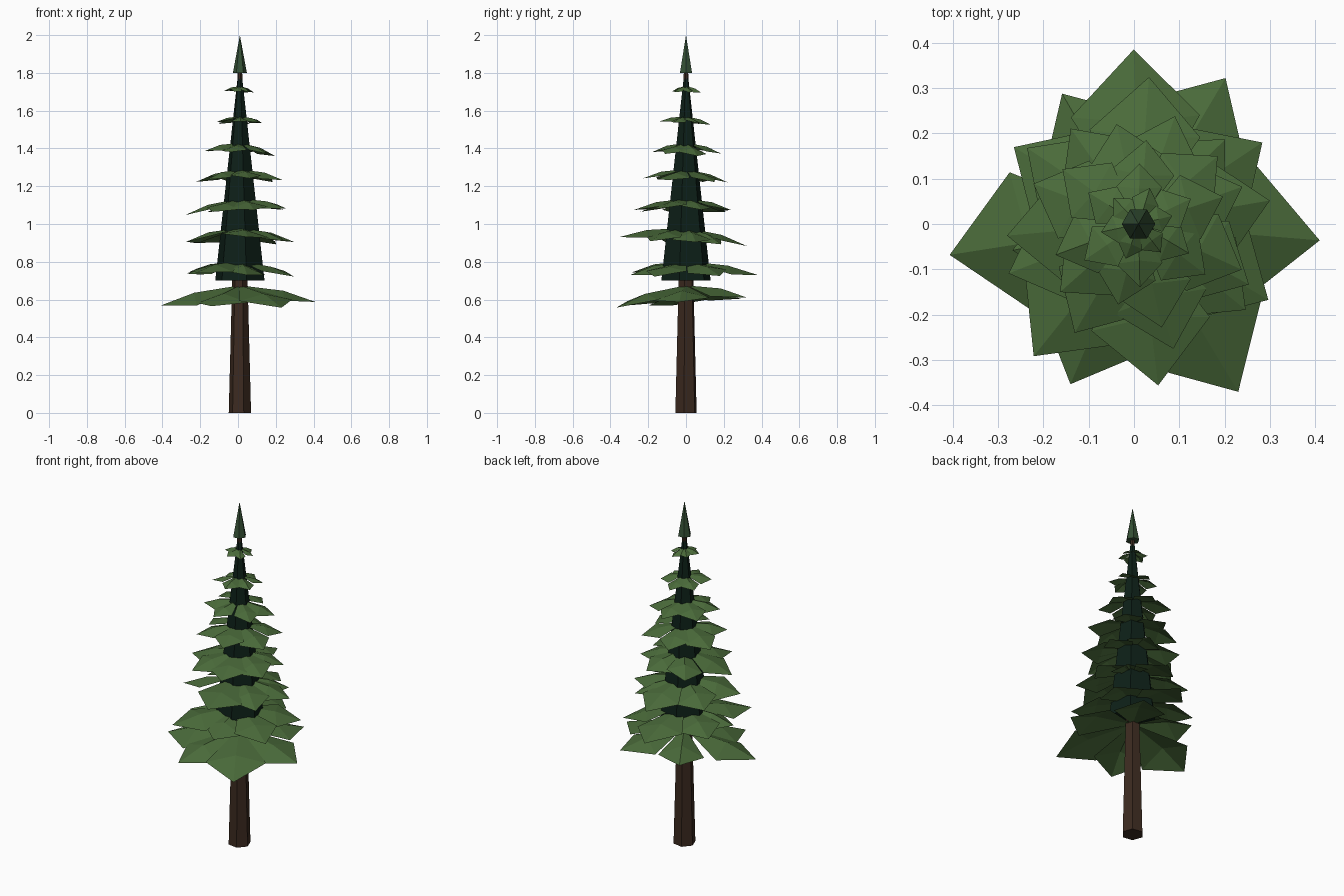
import bpy
import bmesh
import random
from math import radians, cos, sin

cube = bpy.data.objects.get("Cube")
if cube:
    bpy.data.objects.remove(cube, do_unlink=True)

random.seed(11)
CENTRE_X = 0.01


def material(name, rgb):
    m = bpy.data.materials.new(name)
    m.use_nodes = True
    m.diffuse_color = (*rgb, 1)
    m.node_tree.nodes["Principled BSDF"].inputs["Base Color"].default_value = (*rgb, 1)
    return m


BARK = material("bark", (0.045, 0.023, 0.014))
CORE = material("dark_foliage", (0.004, 0.014, 0.009))
LEAF = material("foliage", (0.068, 0.145, 0.042))
TIP = material("tip_foliage", (0.035, 0.08, 0.035))


def tapered_hex(name, z0, z1, r0, r1, turn, mat):
    """Upright six-sided cone or frustum."""
    bpy.ops.mesh.primitive_cone_add(
        vertices=6, radius1=r0, radius2=r1, depth=z1 - z0,
        location=(CENTRE_X, 0, (z0 + z1) / 2), rotation=(0, 0, radians(turn)))
    obj = bpy.context.object
    obj.name = name
    obj.data.materials.append(mat)


def add_blade(bm, angle, length, drop, spread=31):
    """One drooping kite-shaped bough folded along its midrib."""
    def point(frac, offset, fall):
        a = radians(angle + offset)
        return bm.verts.new((cos(a) * length * frac, sin(a) * length * frac, -drop * fall))

    root, rib, tip = point(0, 0, 0), point(0.58, 0, 0.34), point(1, 0, 1)
    for side in (-1, 1):
        edge = point(0.72, side * spread, random.uniform(0.6, 1.0))
        for tri in [(root, edge, rib), (rib, edge, tip)]:
            bm.faces.new(tri if side < 0 else tri[::-1])


def whorl(name, z, drop, tilt, blades):
    """Ring of boughs around the stem, leaning slightly."""
    bm = bmesh.new()
    for angle, length in blades:
        add_blade(bm, angle, length, drop * random.uniform(0.88, 1.1))
    mesh = bpy.data.meshes.new(name)
    bm.to_mesh(mesh)
    bm.free()
    mesh.materials.append(LEAF)
    obj = bpy.data.objects.new(name, mesh)
    obj.location = (CENTRE_X, 0, z)
    obj.rotation_euler = (*tilt, 0)
    bpy.context.collection.objects.link(obj)


def even_blades(radius, phase):
    return [(phase + 60 * i + random.uniform(-4, 4), radius * random.uniform(0.93, 1.06))
            for i in range(6)]


# Stem, inner foliage and pointed top
tapered_hex("trunk", 0, 1.82, 0.06, 0.012, 20, BARK)
tapered_hex("inner_foliage", 0.7, 1.78, 0.135, 0.012, 15, CORE)
tapered_hex("tree_top", 1.8, 2.0, 0.037, 0, 30, TIP)

# Broad lower boughs: height, droop, lean, then angle and length of each bough
lower = [
    (0.675, 0.095, (0.06, -0.02),
     [(190, 0.425), (354, 0.4), (59, 0.37), (300, 0.435), (247, 0.39), (121, 0.33)]),
    (0.805, 0.075, (0, 0.05),
     [(91, 0.385), (33, 0.33), (330, 0.335), (278, 0.3), (232, 0.37), (148, 0.32), (192, 0.28)]),
    (0.98, 0.075, (-0.06, 0),
     [(86, 0.33), (277, 0.355), (11, 0.295), (200, 0.305), (145, 0.3), (322, 0.3), (45, 0.27)]),
    (1.135, 0.07, (0, -0.05),
     [(126, 0.26), (185, 0.295), (239, 0.28), (285, 0.285), (331, 0.275), (20, 0.24), (72, 0.25)]),
]
for i, (z, drop, tilt, blades) in enumerate(lower):
    whorl(f"boughs_{i + 1}", z, drop, tilt, blades)

# Shrinking upper boughs: height, droop, lean, radius, first angle
upper = [
    (1.29, 0.06, (-0.07, 0), 0.24, 39),
    (1.43, 0.055, (0, 0.07), 0.195, 20),
    (1.57, 0.035, (-0.06, 0), 0.135, 30),
    (1.73, 0.03, (0, 0.05), 0.08, 10),
]
for i, (z, drop, tilt, radius, phase) in enumerate(upper):
    whorl(f"boughs_{i + 5}", z, drop, tilt, even_blades(radius, phase))
